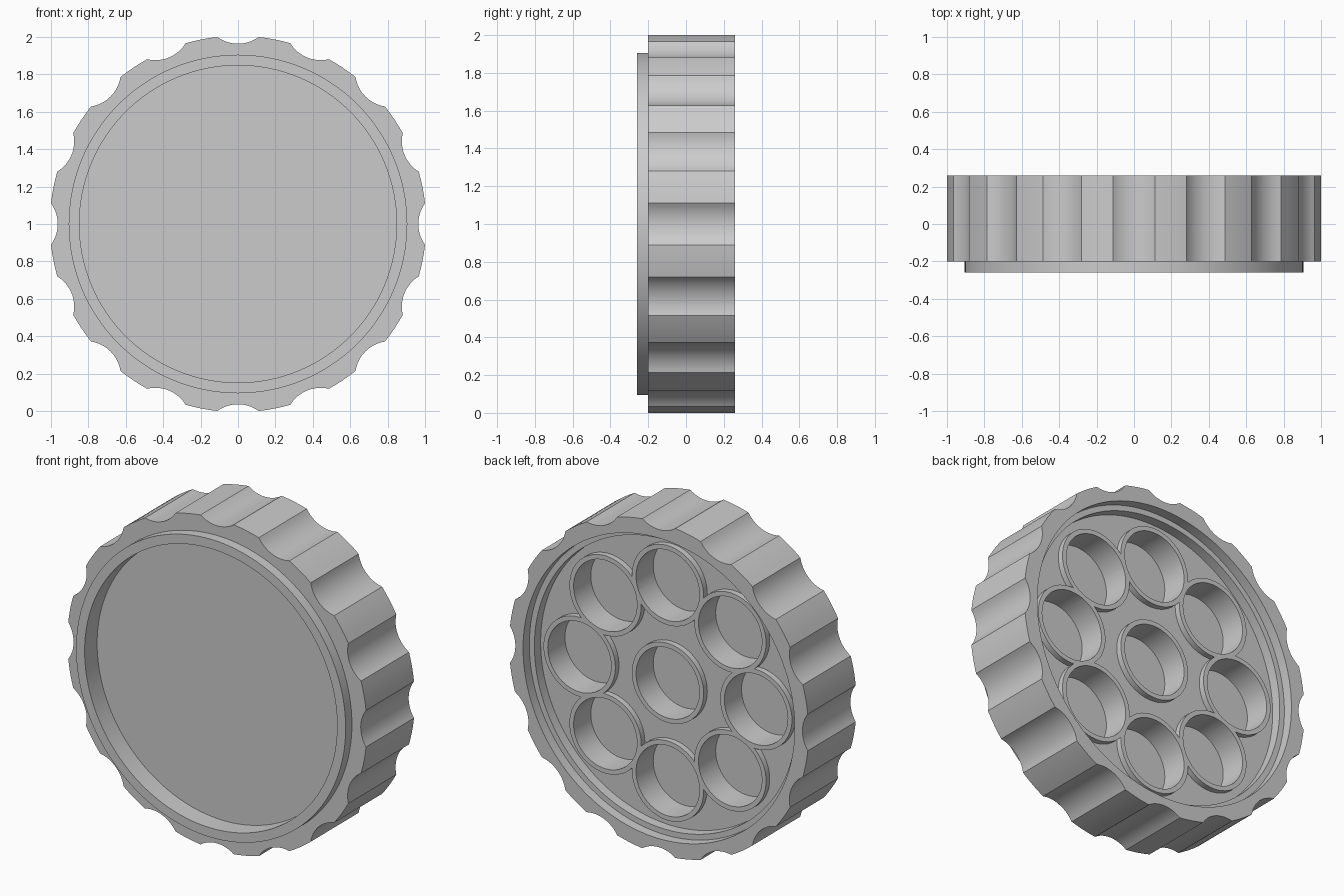
import bpy, bmesh
from math import sin, cos, pi, radians, atan2

if "Cube" in bpy.data.objects:
    bpy.data.objects.remove(bpy.data.objects["Cube"], do_unlink=True)

RADIUS = 1.006
NOTCHES = 16
HALF_NOTCH = radians(6.35)
NOTCH_DEPTH = 0.036
BACK = 0.26
RING = 0.593

grey = bpy.data.materials.new("plain grey")
grey.use_nodes = True
grey.diffuse_color = (0.6, 0.6, 0.6, 1)
grey.node_tree.nodes["Principled BSDF"].inputs["Base Color"].default_value = grey.diffuse_color


def prism(name, outline, y0, y1):
    """Extrude an (x, z) outline along y."""
    bm = bmesh.new()
    face = bm.faces.new([bm.verts.new((x, y0, z)) for x, z in outline])
    moved = bmesh.ops.extrude_face_region(bm, geom=[face])["geom"]
    verts = [v for v in moved if isinstance(v, bmesh.types.BMVert)]
    bmesh.ops.translate(bm, verts=verts, vec=(0, y1 - y0, 0))
    bmesh.ops.recalc_face_normals(bm, faces=bm.faces)
    mesh = bpy.data.meshes.new(name)
    bm.to_mesh(mesh)
    bm.free()
    mesh.materials.append(grey)
    ob = bpy.data.objects.new(name, mesh)
    bpy.context.collection.objects.link(ob)
    return ob


def disc(name, r, y0, y1, cx=0, cz=1, n=128):
    ring = [(cx + r * cos(2 * pi * i / n), cz + r * sin(2 * pi * i / n)) for i in range(n)]
    return prism(name, ring, y0, y1)


def combine(target, tool, operation):
    """Apply a boolean and remove its tool."""
    mod = target.modifiers.new("shape", 'BOOLEAN')
    mod.operation, mod.solver, mod.object = operation, 'EXACT', tool
    bpy.context.view_layer.update()
    graph = bpy.context.evaluated_depsgraph_get()
    mesh = bpy.data.meshes.new_from_object(target.evaluated_get(graph))
    target.modifiers.clear()
    target.data = mesh
    bpy.data.objects.remove(tool, do_unlink=True)


def scalloped_outline():
    """Circle with rounded notches, the first one on the x axis."""
    half = RADIUS * sin(HALF_NOTCH)
    chord = RADIUS * cos(HALF_NOTCH)
    arc_r = (half ** 2 + NOTCH_DEPTH ** 2) / (2 * NOTCH_DEPTH)
    centre = chord - NOTCH_DEPTH + arc_r
    sweep = atan2(half, centre - chord)
    step = 2 * pi / NOTCHES
    points = []
    for k in range(NOTCHES):
        c, s = cos(k * step), sin(k * step)
        for i in range(13):
            t = sweep * (i / 6 - 1)
            u, v = centre - arc_r * cos(t), arc_r * sin(t)
            points.append((u * c - v * s, 1 + u * s + v * c))
        for i in range(1, 4):
            a = k * step + HALF_NOTCH + (step - 2 * HALF_NOTCH) * i / 4
            points.append((RADIUS * cos(a), 1 + RADIUS * sin(a)))
    return points


# Scalloped body with a round plug on the front
cap = prism("scalloped_cap", scalloped_outline(), -0.2, BACK)
combine(cap, disc("plug", 0.905, -0.26, -0.17), 'UNION')

# Front recess and stepped back opening
combine(cap, disc("front_recess", 0.848, -0.4, -0.14), 'DIFFERENCE')
combine(cap, disc("back_opening", 0.912, BACK - 0.06, 0.4), 'DIFFERENCE')
combine(cap, disc("back_well", 0.878, BACK - 0.12, 0.4), 'DIFFERENCE')

# Raised rims and round pockets: one in the middle, eight around it
spots = [(0, 1)]
spots += [(RING * cos(k * pi / 4), 1 + RING * sin(k * pi / 4)) for k in range(8)]
for x, z in spots:
    combine(cap, disc("rim", 0.241, 0.1, 0.175, x, z, 64), 'UNION')
for x, z in spots:
    combine(cap, disc("pocket", 0.213, 0.01, 0.4, x, z, 64), 'DIFFERENCE')

# Smooth curved walls, crisp edges
bpy.ops.object.select_all(action='DESELECT')
cap.select_set(True)
bpy.context.view_layer.objects.active = cap
bpy.ops.object.shade_smooth_by_angle(angle=radians(20))
